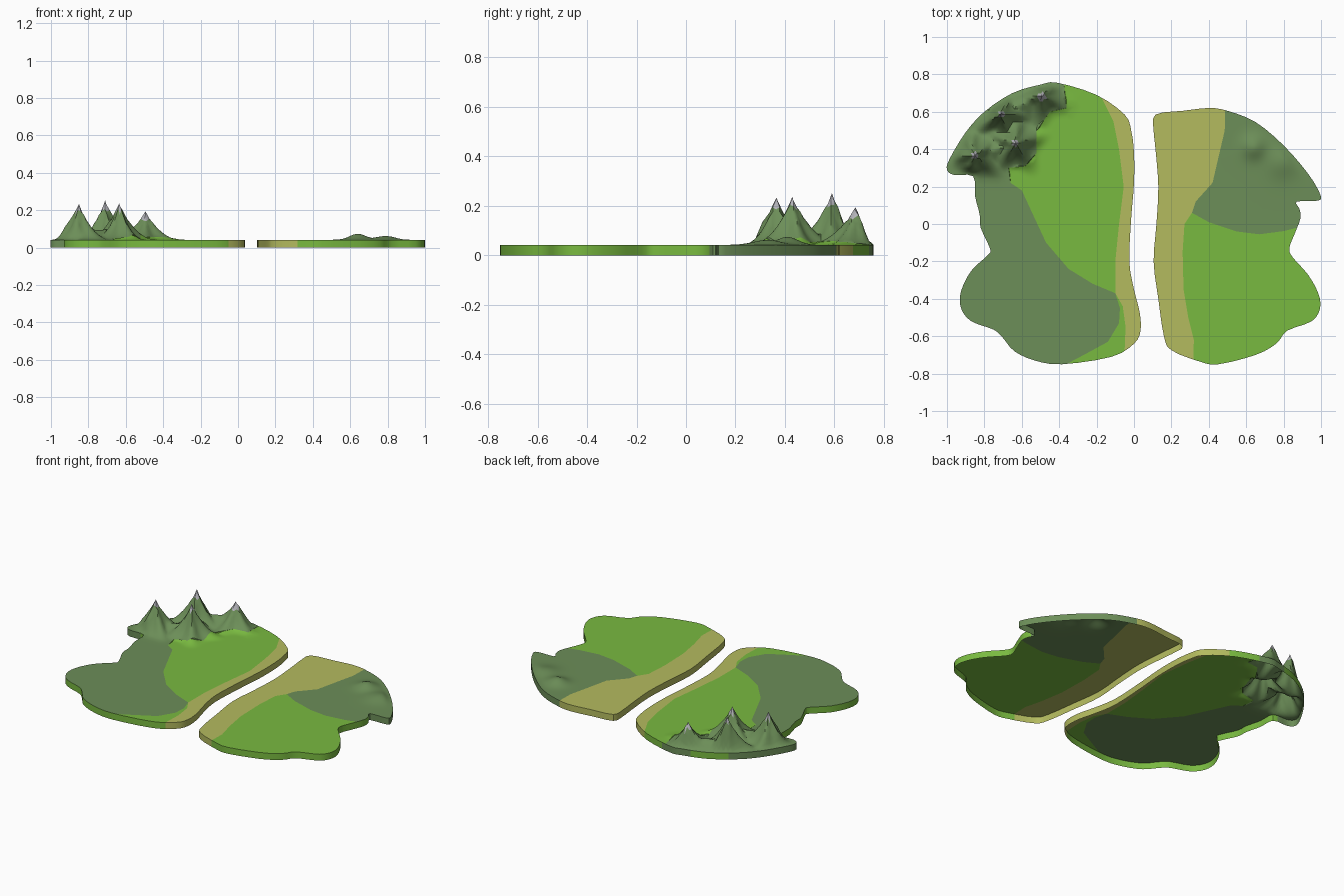
import bpy, bmesh, math
from mathutils import Vector
from mathutils.geometry import delaunay_2d_cdt, intersect_point_line

if "Cube" in bpy.data.objects:
    bpy.data.objects.remove(bpy.data.objects["Cube"])

TOP = 0.042


def material(name, rgb):
    m = bpy.data.materials.new(name)
    lin = [((c / 255 + 0.055) / 1.055) ** 2.4 for c in rgb]
    m.diffuse_color = (*lin, 1)
    m.use_nodes = True
    m.node_tree.nodes["Principled BSDF"].inputs["Base Color"].default_value = m.diffuse_color
    return m


MATS = [material("meadow green", (121, 186, 64)), material("forest green", (108, 142, 88)),
        material("sand", (180, 187, 95)), material("snow grey", (178, 178, 184))]
MEADOW, FOREST, SAND, SNOW = range(4)


def pts(flat):
    return [Vector(p) for p in zip(flat[::2], flat[1::2])]


def smooth_loop(p, n=3):
    # closed Catmull-Rom curve through the points
    out = []
    for i in range(len(p)):
        a, b, c, d = (p[(i + k) % len(p)] for k in (-1, 0, 1, 2))
        for t in (j / n for j in range(n)):
            out.append(0.5 * (2 * b + (c - a) * t + (2 * a - 5 * b + 4 * c - d) * t * t
                              + (3 * b - a - 3 * c + d) * t ** 3))
    return out


def inside(p, poly):
    hit = False
    a = poly[-1]
    for b in poly:
        if (a.y > p.y) != (b.y > p.y) and p.x < (b.x - a.x) * (p.y - a.y) / (b.y - a.y) + a.x:
            hit = not hit
        a = b
    return hit


def seg_dist(p, a, b):
    q, t = intersect_point_line(p, a, b)
    return (p - a.lerp(b, min(1, max(0, t))).to_2d()).length


# mountain summits: x, y, height
PEAKS = [(-0.85, 0.365, 0.233), (-0.635, 0.43, 0.237), (-0.71, 0.59, 0.252), (-0.495, 0.685, 0.194)]


def mountains(p):
    h = 0
    for i, (x, y, z) in enumerate(PEAKS):
        d = p - Vector((x, y))
        ang = math.atan2(d.y, d.x)
        r = d.length * (1 + 0.17 * math.cos(5 * ang + i * 1.7))
        h = max(h, (z - TOP) * max(0, 1 - r / 0.18) ** 2.3)
    # ridges joining the summits
    for a, b in zip(PEAKS, PEAKS[1:]):
        r = seg_dist(p, Vector(a[:2]), Vector(b[:2]))
        h = max(h, 0.055 * max(0, 1 - r / 0.12) ** 1.3)
    return h


def hills(p):
    return sum(z * math.exp(-((p.x - x) ** 2 + (p.y - y) ** 2) / r ** 2)
               for x, y, z, r in ((0.64, 0.41, 0.032, 0.06), (0.79, 0.33, 0.02, 0.08)))


def hex_grid(x0, x1, y0, y1, s):
    rows = int((y1 - y0) / (s * 0.866))
    return [Vector((x0 + (i + 0.5 * (j % 2)) * s, y0 + j * s * 0.866))
            for j in range(rows) for i in range(int((x1 - x0) / s))]


def island(name, outline, sand, forest, relief, fine_box, fine_points, wall_rule):
    loop = smooth_loop(outline)
    verts, edges = [], []
    # outline and colour borders become cut lines in the mesh
    for poly in (loop, sand, forest):
        k, n = len(verts), len(poly)
        verts += poly
        edges += [(k + i, k + (i + 1) % n) for i in range(n)]
    x0, x1, y0, y1 = fine_box
    coarse = [p for p in hex_grid(-1, 1, -0.76, 0.76, 0.04)
              if not (x0 < p.x < x1 and y0 < p.y < y1)]
    verts += [p for p in coarse + hex_grid(x0, x1, y0, y1, 0.016) if inside(p, loop)]
    verts += fine_points
    vs, _, fs, *_ = delaunay_2d_cdt(verts, edges, [], 0, 1e-4)

    bm = bmesh.new()
    bv = []
    for v in vs:
        p = Vector((v.x, v.y))
        z = relief(p)
        if z > 1e-4:
            e = min(seg_dist(p, loop[i - 1], loop[i]) for i in range(len(loop)))
            e = min(1, e / 0.05)
            z *= e * e * (3 - 2 * e)
        bv.append(bm.verts.new((p.x, p.y, TOP + z)))
    for f in fs:
        c = sum((vs[i] for i in f), Vector((0, 0))) / len(f)
        if not inside(c, loop):
            continue
        face = bm.faces.new([bv[i] for i in f])
        z = face.calc_center_median().z
        near = min(PEAKS, key=lambda q: (Vector(q[:2]) - c).length)
        if z > near[2] - 0.045 and z > 0.1:
            face.material_index = SNOW
        elif inside(c, sand):
            face.material_index = SAND
        elif inside(c, forest):
            face.material_index = FOREST
    bmesh.ops.delete(bm, geom=[v for v in bm.verts if not v.link_faces], context='VERTS')

    # shore walls, open underneath
    rim = [e for e in bm.edges if e.is_boundary]
    geom = bmesh.ops.extrude_edge_only(bm, edges=rim)["geom"]
    for g in geom:
        if isinstance(g, bmesh.types.BMVert):
            g.co.z = 0
    for g in geom:
        if isinstance(g, bmesh.types.BMFace):
            c = g.calc_center_median()
            g.material_index = SAND if inside(c, sand) else wall_rule(c)
    bmesh.ops.recalc_face_normals(bm, faces=bm.faces)
    bm.normal_update()
    if sum(f.normal.z * f.calc_area() for f in bm.faces) < 0:
        bmesh.ops.reverse_faces(bm, faces=bm.faces)

    me = bpy.data.meshes.new(name)
    bm.to_mesh(me)
    bm.free()
    for m in MATS:
        me.materials.append(m)
    ob = bpy.data.objects.new(name, me)
    bpy.context.collection.objects.link(ob)
    bpy.ops.object.select_all(action='DESELECT')
    ob.select_set(True)
    bpy.context.view_layer.objects.active = ob
    bpy.ops.object.shade_smooth_by_angle(angle=math.radians(40))


# west island with the mountain range
west = pts([-.41, .755, -.2, .69, -.05, .585, -.015, .5, 0, .38, 0, .22, -.015, .03, -.025, -.2,
            0, -.35, .03, -.47, .035, -.57, 0, -.64, -.12, -.71, -.385, -.75, -.53, -.73, -.64, -.68,
            -.7, -.61, -.75, -.565, -.87, -.52, -.925, -.45, -.925, -.36, -.87, -.25, -.78, -.165,
            -.77, -.13, -.82, -.02, -.825, .05, -.85, .15, -.86, .255, -.96, .262, -1, .29,
            -.985, .35, -.9, .49, -.8, .6, -.65, .7, -.5, .745])
west_sand = pts([-.21, .75, -.11, .55, -.08, .4, -.055, .2, -.08, 0, -.1, -.2, -.1, -.37, -.06, -.44,
                 -.045, -.55, -.055, -.8, .06, -.8, .06, .75])
west_forest = pts([-.38, .8, -.36, .62, -.45, .6, -.52, .5, -.52, .38, -.58, .31, -.67, .3, -.66, .22,
                   -.6, .18, -.54, .05, -.47, -.1, -.35, -.24, -.22, -.32, -.1, -.37, -.075, -.45,
                   -.08, -.53, -.14, -.63, -.25, -.69, -.42, -.78, -1.1, -.78, -1.1, .8])


def west_wall(c):
    green = c.y < 0.26 or c.x > -0.36 or (-0.77 < c.x < -0.55 and c.y > 0.5)
    return MEADOW if green else FOREST


island("west_island", west, west_sand, west_forest, mountains, (-1, -0.34, 0.24, 0.76),
       [Vector(p[:2]) for p in PEAKS], west_wall)

# east island with low hills
east = pts([.115, .585, .26, .605, .4, .62, .5, .605, .65, .545, .8, .42, .93, .27, .995, .16, .985, .125,
            .87, .12, .885, .08, .89, .03, .86, -.05, .83, -.13, .85, -.18, .93, -.27, .985, -.37,
            .995, -.45, .95, -.52, .82, -.57, .76, -.64, .65, -.7, .45, -.75, .35, -.735, .2, -.675,
            .16, -.6, .13, -.4, .105, -.2, .12, 0, .13, .2, .115, .4, .105, .5])
east_sand = pts([.49, .7, .485, .5, .45, .35, .42, .22, .33, .12, .31, .06, .27, 0, .26, -.15,
                 .265, -.35, .29, -.5, .32, -.62, .315, -.8, .05, -.8, .05, .7])
east_forest = pts([.3, .7, .3, .1, .31, .06, .4, .01, .55, -.04, .67, -.055, .8, -.038, .87, -.02,
                   1.1, 0, 1.1, .7])
island("east_island", east, east_sand, east_forest, hills, (0.5, 0.95, 0.2, 0.58), [],
       lambda c: FOREST if c.y > 0.1 else MEADOW)
